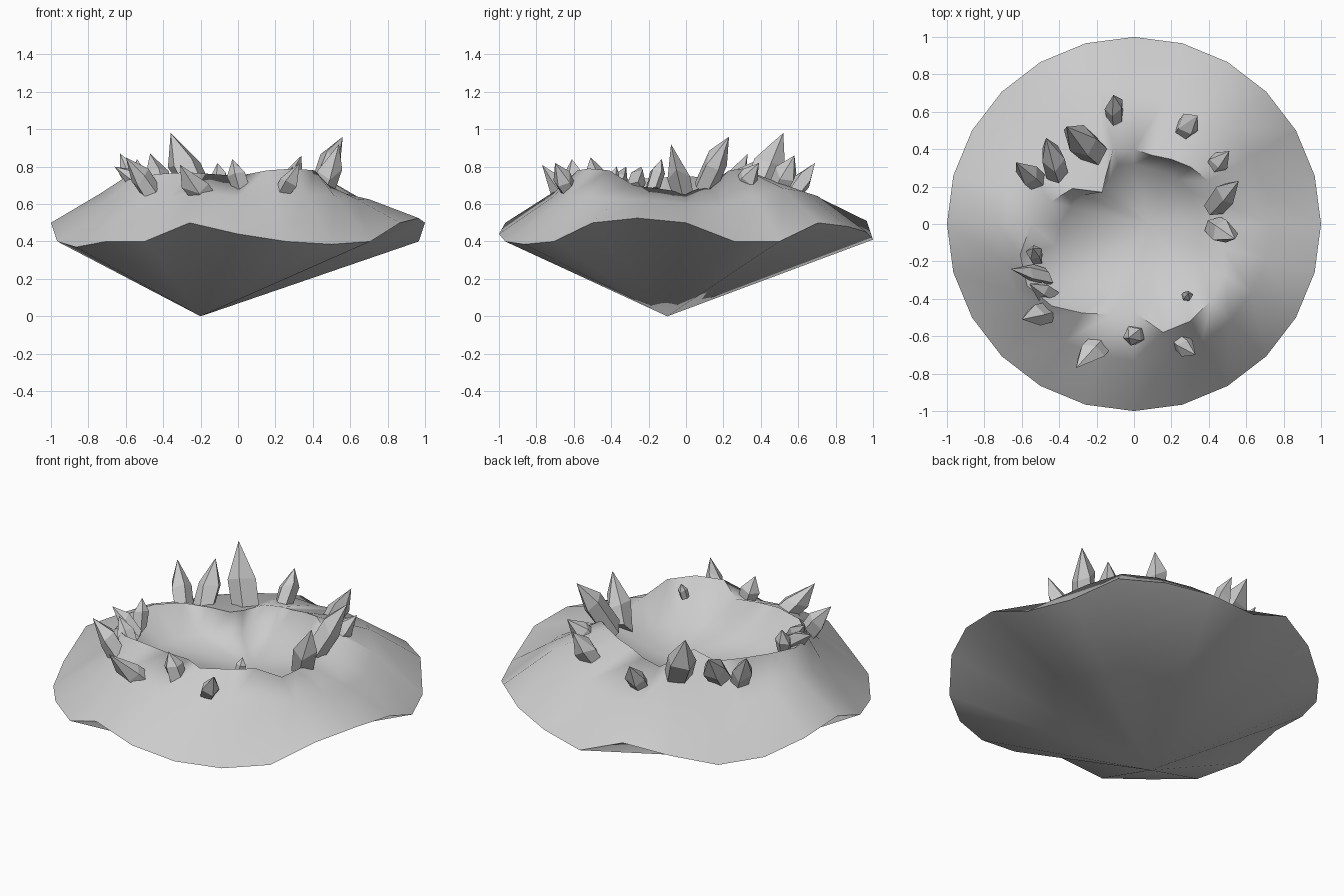
import bpy, bmesh, math, random
from mathutils import Vector

cube = bpy.data.objects.get("Cube")
if cube:
    bpy.data.objects.remove(cube, do_unlink=True)
random.seed(4)

stone = bpy.data.materials.new("pale_grey_stone")
stone.use_nodes = True
GREY = (0.6, 0.6, 0.6, 1)
stone.diffuse_color = GREY
stone.node_tree.nodes["Principled BSDF"].inputs["Base Color"].default_value = GREY


def make_object(name, bm, smooth_angle=None):
    bmesh.ops.recalc_face_normals(bm, faces=bm.faces)
    mesh = bpy.data.meshes.new(name)
    bm.to_mesh(mesh)
    bm.free()
    mesh.materials.append(stone)
    obj = bpy.data.objects.new(name, mesh)
    bpy.context.collection.objects.link(obj)
    if smooth_angle:
        bpy.ops.object.select_all(action='DESELECT')
        bpy.context.view_layer.objects.active = obj
        obj.select_set(True)
        bpy.ops.object.shade_smooth_by_angle(angle=math.radians(smooth_angle))


def bridge(bm, lower, upper):
    n = len(lower)
    for i in range(n):
        j = (i + 1) % n
        bm.faces.new((lower[i], lower[j], upper[j], upper[i]))


def fan(bm, ring, point):
    tip = bm.verts.new(point)
    n = len(ring)
    for i in range(n):
        bm.faces.new((ring[i], ring[(i + 1) % n], tip))


# Wavy outer edge, one height every 15 degrees
edge_heights = [.5, .4, .4, .5, .48, .45, .41, .51, .46, .4, .41, .46,
                .5, .4, .37, .4, .4, .5, .44, .4, .385, .4, .5, .525]
# Ragged crater lip, radius and height at the same angles
lip = [(.46, .66), (.46, .7), (.46, .78), (.43, .79), (.4, .77), (.38, .75),
       (.4, .73), (.42, .71), (.3, .72), (.24, .74), (.38, .72), (.46, .74),
       (.55, .75), (.63, .74), (.66, .73), (.62, .76), (.55, .77), (.5, .76),
       (.47, .75), (.6, .78), (.6, .79), (.58, .78), (.56, .7), (.49, .68)]
SIDES = len(edge_heights)


def terrain_ring(bm, profile):
    verts = []
    for i in range(SIDES):
        angle = math.tau * i / SIDES
        r, z = profile(i)
        verts.append(bm.verts.new((r * math.cos(angle), r * math.sin(angle), z)))
    return verts


def rim(i):
    return 1, edge_heights[i]


def slope(i):
    return 0.73, edge_heights[i] * 0.36 + lip[i][1] * 0.64


def lip_edge(i):
    return lip[i]


def bowl(i):
    return 0.12 + lip[i][0] * 0.5, 0.59


# Crater body: pointed underside, outer slope, ragged lip and bowl
bm = bmesh.new()
rings = [terrain_ring(bm, f) for f in (rim, slope, lip_edge, bowl)]
for low, high in zip(rings, rings[1:]):
    bridge(bm, low, high)
fan(bm, rings[-1], (0.08, 0.0, 0.54))
fan(bm, rings[0], (-0.2, -0.1, 0))
make_object("crater_body", bm, 80)


# Crystals around the lip: base x, y, z, tip x, y, z, half width
crystals = [
    (-.1, .56, .65, -.11, .69, .82, .055),
    (.25, .48, .65, .34, .58, .86, .06),
    (.41, .29, .68, .51, .39, .82, .06),
    (.43, .09, .67, .56, .23, .96, .07),
    (.43, -.01, .63, .54, -.08, .92, .07),
    (.28, -.39, .72, .29, -.37, .8, .03),
    (.23, -.61, .65, .33, -.7, .82, .055),
    (.02, -.59, .67, -.03, -.61, .84, .055),
    (-.16, -.62, .61, -.31, -.77, .81, .065),
    (-.45, -.47, .64, -.6, -.51, .85, .06),
    (-.43, -.39, .66, -.56, -.32, .8, .05),
    (-.46, -.28, .68, -.66, -.24, .8, .05),
    (-.52, -.18, .68, -.54, -.13, .84, .045),
    (-.51, .22, .64, -.63, .33, .87, .06),
    (-.4, .24, .64, -.47, .46, .87, .07),
    (-.21, .38, .65, -.36, .52, .98, .09),
]


def make_crystal(index, data):
    base, tip, width = Vector(data[:3]), Vector(data[3:6]), data[6]
    axis = tip - base
    turn = axis.to_track_quat('Z', 'Y')
    bm = bmesh.new()
    sections = []
    for along, scale in ((0, 0.9), (0.5, 1)):
        section = []
        for k in range(5):
            a = math.tau * k / 5 + index
            r = width * scale * random.uniform(0.8, 1.1)
            offset = Vector((r * math.cos(a), r * math.sin(a), 0))
            lift = random.uniform(-0.12, 0.12)
            section.append(bm.verts.new(base + axis * (along + lift) + turn @ offset))
        sections.append(section)
    bridge(bm, *sections)
    fan(bm, sections[1], tip)
    bm.faces.new(sections[0])
    make_object(f"crystal_{index + 1}", bm)


for index, data in enumerate(crystals):
    make_crystal(index, data)
